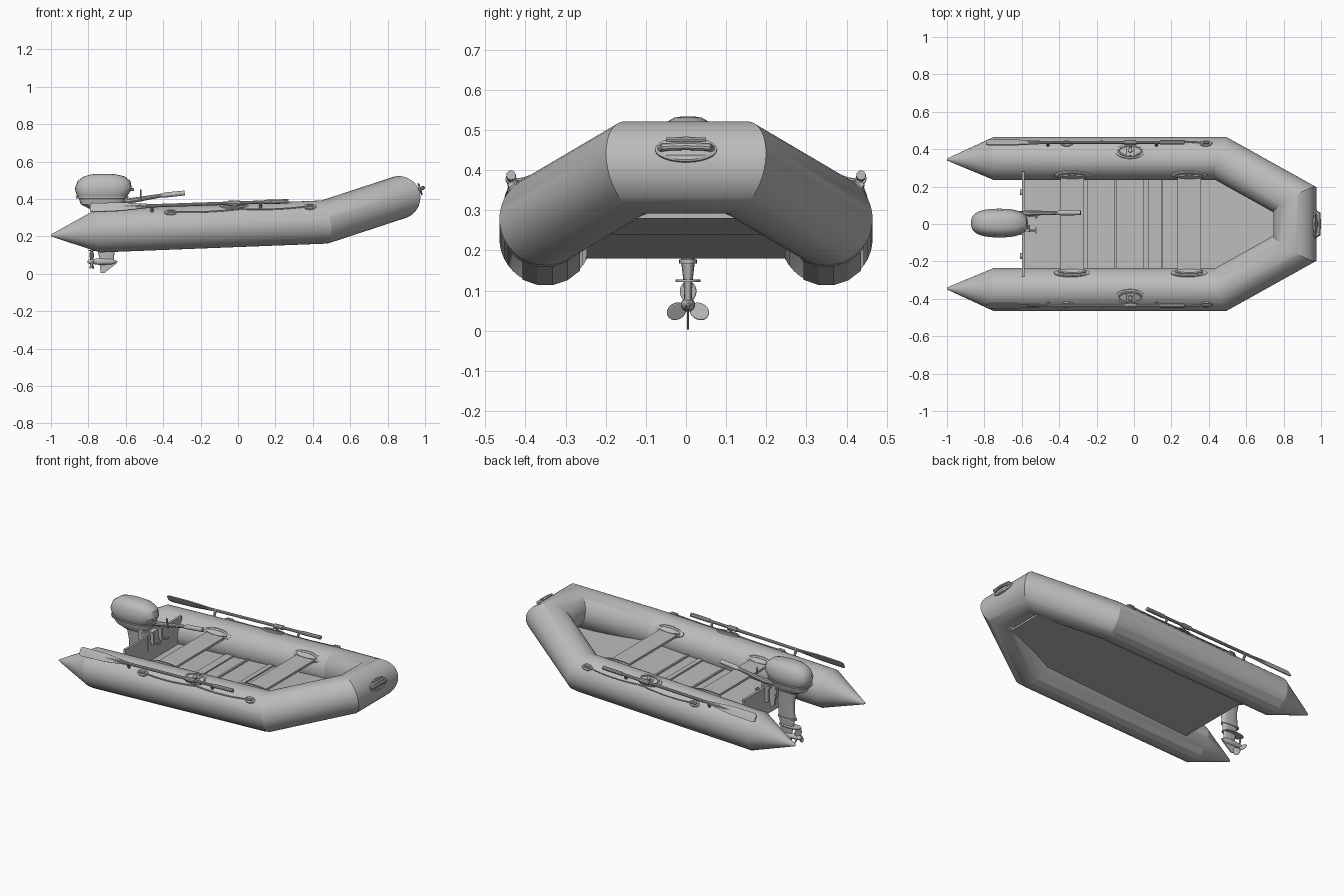
import bpy, bmesh
from math import sin, cos, pi, radians
from mathutils import Vector as V

cube = bpy.data.objects.get("Cube")
if cube:
    bpy.data.objects.remove(cube, do_unlink=True)

grey = bpy.data.materials.new("plain_grey")
grey.use_nodes = True
grey.diffuse_color = (0.5, 0.5, 0.5, 1)
grey.node_tree.nodes["Principled BSDF"].inputs["Base Color"].default_value = (0.5, 0.5, 0.5, 1)


def loft(name, rings, closed=True, angle=22):
    """Skin a list of equal rings; closed rings get end caps."""
    bm = bmesh.new()
    rows = [[bm.verts.new(p) for p in ring] for ring in rings]
    n = len(rows[0])
    for a, b in zip(rows, rows[1:]):
        for i in range(n if closed else n - 1):
            j = (i + 1) % n
            bm.faces.new((a[i], a[j], b[j], b[i]))
    if closed:
        bm.faces.new(rows[0])
        bm.faces.new(rows[-1])
        bmesh.ops.recalc_face_normals(bm, faces=bm.faces)
    me = bpy.data.meshes.new(name)
    bm.to_mesh(me)
    bm.free()
    me.shade_smooth()
    me.set_sharp_from_angle(angle=radians(angle))
    me.materials.append(grey)
    ob = bpy.data.objects.new(name, me)
    bpy.context.collection.objects.link(ob)
    return ob


def sweep(name, path, radii, n=10, angle=22):
    """Round tube along a path with mitred joints."""
    pts = [V(p) for p in path]
    if not isinstance(radii, (list, tuple)):
        radii = [radii] * len(pts)
    dirs = [(b - a).normalized() for a, b in zip(pts, pts[1:])]
    u = dirs[0].orthogonal().normalized()
    w = dirs[0].cross(u)
    offs = [u * cos(2 * pi * i / n) + w * sin(2 * pi * i / n) for i in range(n)]
    rings = []
    for k, p in enumerate(pts):
        d = dirs[max(k - 1, 0)]
        m = (d + dirs[min(k, len(dirs) - 1)]).normalized()
        offs = [o - d * (o.dot(m) / d.dot(m)) for o in offs]
        rings.append([p + o * radii[k] for o in offs])
    return loft(name, rings, angle=angle)


def disc(name, c, normal, along, a, b, t, n=24):
    """Oval plate with a softened rim."""
    c, nz, ax = V(c), V(normal).normalized(), V(along).normalized()
    ay = nz.cross(ax)
    rings = []
    for h, k in ((-t, 1), (t * 0.4, 1), (t, 0.88)):
        rings.append([c + nz * h + ax * a * k * cos(2 * pi * i / n) + ay * b * k * sin(2 * pi * i / n)
                      for i in range(n)])
    return loft(name, rings)


def box(name, c, size):
    x, y, z = (s / 2 for s in size)
    c = V(c)
    return loft(name, [[c + V((i * x, j * y, k * z)) for i, j in ((-1, -1), (1, -1), (1, 1), (-1, 1))]
                       for k in (-1, 1)])


def plate(name, outline, y, t):
    """Side-on outline in x and z with thickness across y."""
    return loft(name, [[(x, y + k * t / 2, z) for x, z in outline] for k in (-1, 1)])


def oval_stack(name, levels, y, n=28):
    """Rounded body from levels of height, back, front and half width."""
    rings = []
    for z, x0, x1, hw in levels:
        ring = []
        for i in range(n):
            c, s = cos(2 * pi * i / n), sin(2 * pi * i / n)
            ring.append(((x0 + x1) / 2 + (x1 - x0) / 2 * abs(c) ** 0.8 * (1 if c > 0 else -1),
                         y + hw * abs(s) ** 0.75 * (1 if s > 0 else -1), z))
        rings.append(ring)
    return loft(name, rings, angle=35)


R, TY = 0.115, 0.35


def tube_z(x):
    return 0.23 + (x + 0.75) * 0.039


def on_tube(x, s, deg, r=R):
    """Point on a side tube; the angle runs from outboard up to inboard."""
    a = radians(deg)
    return V((x, s * (TY + r * cos(a)), tube_z(x) + r * sin(a)))


def radial(s, deg):
    return V((0, s * cos(radians(deg)), sin(radians(deg))))


def floor_z(x):
    return 0.183 + (x + 0.59) * 0.058


# Inflated hull: one mitred tube from stern cone to stern cone
half = [(-1, 0.345, 0.205), (-0.985, 0.345, 0.206), (-0.75, TY, 0.23),
        (0.465, TY, tube_z(0.465)), (0.86, 0.13, 0.407)]
path = half + [(x, -y, z) for x, y, z in reversed(half)]
rad = [0.005, 0.012, R, R, R]
sweep("hull_tube", path, rad + rad[::-1], n=40)

# Floor sheet, boards and transom
sheet = ((-0.59, 0.27, 0.18), (0.42, 0.27, 0.24), (0.82, 0.12, 0.28))
loft("floor", [[(x, -w, z), (x, w, z), (x, w, z + 0.012), (x, -w, z + 0.012)] for x, w, z in sheet])
for x, w in ((-0.225, 0.05), (-0.1, 0.012), (0.065, 0.03), (0.15, 0.012)):
    box("floor_joint", (x, 0, floor_z(x) + 0.013), (w, 0.5, 0.012))
box("transom", (-0.592, 0, 0.268), (0.014, 0.56, 0.176))
box("transom_pad", (-0.6, 0.005, 0.315), (0.034, 0.13, 0.10))
for y in (-0.17, 0.17):
    disc("drain_plug", (-0.602, y, 0.22), (-1, 0, 0), (0, 1, 0), 0.016, 0.016, 0.008)

# Bench seats
for x in (-0.33, 0.295):
    box("bench", (x, 0, tube_z(x) + 0.065), (0.125, 0.50, 0.014))

# Bow handle
disc("bow_pad", (0.973, 0, 0.452), (1, 0, 0.35), (0, 1, 0), 0.077, 0.033, 0.005)
sweep("bow_handle", [(0.968, -0.065, 0.452), (0.987, -0.055, 0.458), (0.99, 0, 0.46),
                     (0.987, 0.055, 0.458), (0.968, 0.065, 0.452)], 0.010)
for z in (0.437, 0.476):
    sweep("bow_pad_rim", [(1.11 - 0.3 * z, -0.05, z), (1.11 - 0.3 * z, 0.05, z)], 0.006)

for s in (1, -1):
    # Wear strip under each tube
    loft("keel_strip", [[on_tube(x, s, d if s < 0 else -180 - d, R + 0.003) for d in range(-137, -42, 19)]
                        for x in (-0.74, 0.468)], closed=False, angle=5)
    # Bench mounts
    for x in (-0.33, 0.295):
        disc("bench_mount", on_tube(x, s, 140), radial(s, 140), (1, 0, 0), 0.097, 0.030, 0.008)
        disc("bench_mount_rim", on_tube(x, s, 140, R + 0.01), radial(s, 140), (1, 0, 0), 0.075, 0.016, 0.006)

    # Oarlock with its oval patch
    up = radial(s, 70)
    disc("oarlock_patch", on_tube(-0.02, s, 70), up, (1, 0, 0), 0.08, 0.042, 0.005)
    ring = [on_tube(-0.02, s, 70, R + 0.006) + V((0.062 * cos(a), 0, 0)) + up.cross(V((1, 0, 0))) * 0.029 * sin(a)
            for a in (2 * pi * i / 20 for i in range(21))]
    sweep("oarlock_ring", ring, 0.005, n=6)
    for x in (-0.04, 0.0):
        sweep("oarlock_bar", [on_tube(x, s, 56, R + 0.006), on_tube(x, s, 84, R + 0.006)], 0.007, n=8)
    sweep("oarlock_pin", [on_tube(-0.02, s, 70), on_tube(-0.02, s, 70, R + 0.02)], 0.011, n=12)
    sweep("oarlock_arm", [on_tube(-0.02, s, 68, R + 0.012), on_tube(-0.02, s, 50, R + 0.03)], 0.007)

    # Oar: blade, shaft, grip
    def oar(x):
        return V((x, s * 0.436, 0.353 + (x + 0.78) * 0.033))
    across = V((0, s * 0.5, -0.86))
    face = V((0, s * 0.86, 0.5))
    blade = ((-0.79, 0.020), (-0.775, 0.027), (-0.62, 0.025), (-0.5, 0.013), (-0.44, 0.008))
    loft("oar_blade", [[oar(x) + across * w * i + face * 0.005 * j
                        for i, j in ((-1, -0.6), (0, -1), (1, -0.6), (1, 0.6), (0, 1), (-1, 0.6))]
                       for x, w in blade])
    sweep("oar_shaft", [oar(-0.62), oar(-0.5), oar(0.15)], [0.005, 0.009, 0.009])
    sweep("oar_grip", [oar(0.14), oar(0.27)], 0.012)
    sweep("oar_collar", [oar(-0.05), oar(0.01)], 0.014)
    for x in (-0.46, 0.12):
        sweep("oar_clip", [on_tube(x, s, 52), oar(x)], 0.008)

    # Grab rope and its anchors
    for x in (-0.36, 0.385):
        disc("rope_anchor", on_tube(x, s, 46), radial(s, 46), (1, 0, 0), 0.034, 0.020, 0.006)
        sweep("rope_eye", [on_tube(x - 0.018, s, 46, R + 0.008), on_tube(x + 0.018, s, 46, R + 0.008)], 0.008)
    rope = []
    for i in range(17):
        t = i / 16
        rope.append(on_tube(-0.36 + 0.745 * t, s, 46 - 5 * abs(sin(2 * pi * t)), R + 0.006))
    sweep("grab_rope", rope, 0.004, n=6)

# Outboard motor: cowl, collar and leg
MY = 0.005
oval_stack("motor_cowl", [(0.395, -0.845, -0.61, 0.058), (0.41, -0.86, -0.595, 0.070),
                          (0.455, -0.872, -0.567, 0.077), (0.495, -0.858, -0.575, 0.069),
                          (0.52, -0.825, -0.605, 0.053), (0.531, -0.785, -0.65, 0.034),
                          (0.534, -0.755, -0.685, 0.015)], MY)
oval_stack("motor_collar", [(0.345, -0.79, -0.63, 0.036), (0.37, -0.84, -0.61, 0.056),
                            (0.397, -0.85, -0.605, 0.060)], MY)
oval_stack("motor_rim", [(0.403, -0.866, -0.587, 0.074), (0.413, -0.868, -0.585, 0.075)], MY)
oval_stack("motor_leg", [(0.06, -0.735, -0.665, 0.009), (0.12, -0.75, -0.66, 0.011),
                         (0.18, -0.76, -0.65, 0.018), (0.27, -0.755, -0.645, 0.024),
                         (0.35, -0.77, -0.635, 0.032)], MY)
oval_stack("leg_flange", [(0.168, -0.77, -0.645, 0.022), (0.178, -0.77, -0.645, 0.022)], MY)
oval_stack("splash_plate", [(0.122, -0.80, -0.655, 0.031), (0.128, -0.80, -0.655, 0.031)], MY)
plate("skeg", [(-0.74, 0.065), (-0.735, 0.003), (-0.715, 0.003), (-0.65, 0.055), (-0.65, 0.07)], MY, 0.006)

# Gear housing and propeller
sweep("gear_housing", [(-0.77, MY, 0.065), (-0.74, MY, 0.065), (-0.68, MY, 0.065), (-0.645, MY, 0.065)],
      [0.014, 0.018, 0.017, 0.003], n=16)
sweep("propeller_hub", [(-0.805, MY, 0.065), (-0.795, MY, 0.065), (-0.765, MY, 0.065)],
      [0.006, 0.012, 0.014], n=16)
for k in range(3):
    a = radians(90 + 120 * k)
    out, side = V((0, cos(a), sin(a))), V((0, -sin(a), cos(a)))
    disc("propeller_blade", V((-0.782, MY, 0.065)) + out * 0.033,
         V((1, 0, 0)) + side * 0.55, out, 0.025, 0.023, 0.002)

# Clamp bracket
for y in (-0.035, 0.045):
    plate("clamp_arm", [(-0.66, 0.37), (-0.56, 0.375), (-0.555, 0.30), (-0.575, 0.30),
                        (-0.58, 0.357), (-0.612, 0.357), (-0.62, 0.23), (-0.65, 0.25)], y, 0.014)
    sweep("clamp_screw", [(-0.59, y, 0.32), (-0.525, y, 0.32)], 0.006)
    box("screw_handle", (-0.525, y, 0.32), (0.008, 0.03, 0.010))
box("clamp_bridge", (-0.645, MY, 0.33), (0.04, 0.09, 0.06))
sweep("tilt_pin", [(-0.62, -0.06, 0.36), (-0.62, 0.07, 0.36)], 0.010)

# Tiller
sweep("tiller_arm", [(-0.65, 0.04, 0.385), (-0.58, 0.058, 0.39), (-0.40, 0.06, 0.42)], [0.016, 0.014, 0.010])
sweep("tiller_grip", [(-0.41, 0.06, 0.418), (-0.39, 0.06, 0.421), (-0.285, 0.06, 0.432)], [0.010, 0.014, 0.013], n=14)
sweep("shift_lever", [(-0.52, 0.05, 0.385), (-0.52, 0.035, 0.45)], 0.005)
sweep("pull_handle", [(-0.575, MY - 0.02, 0.45), (-0.555, MY - 0.02, 0.45)], 0.009)
